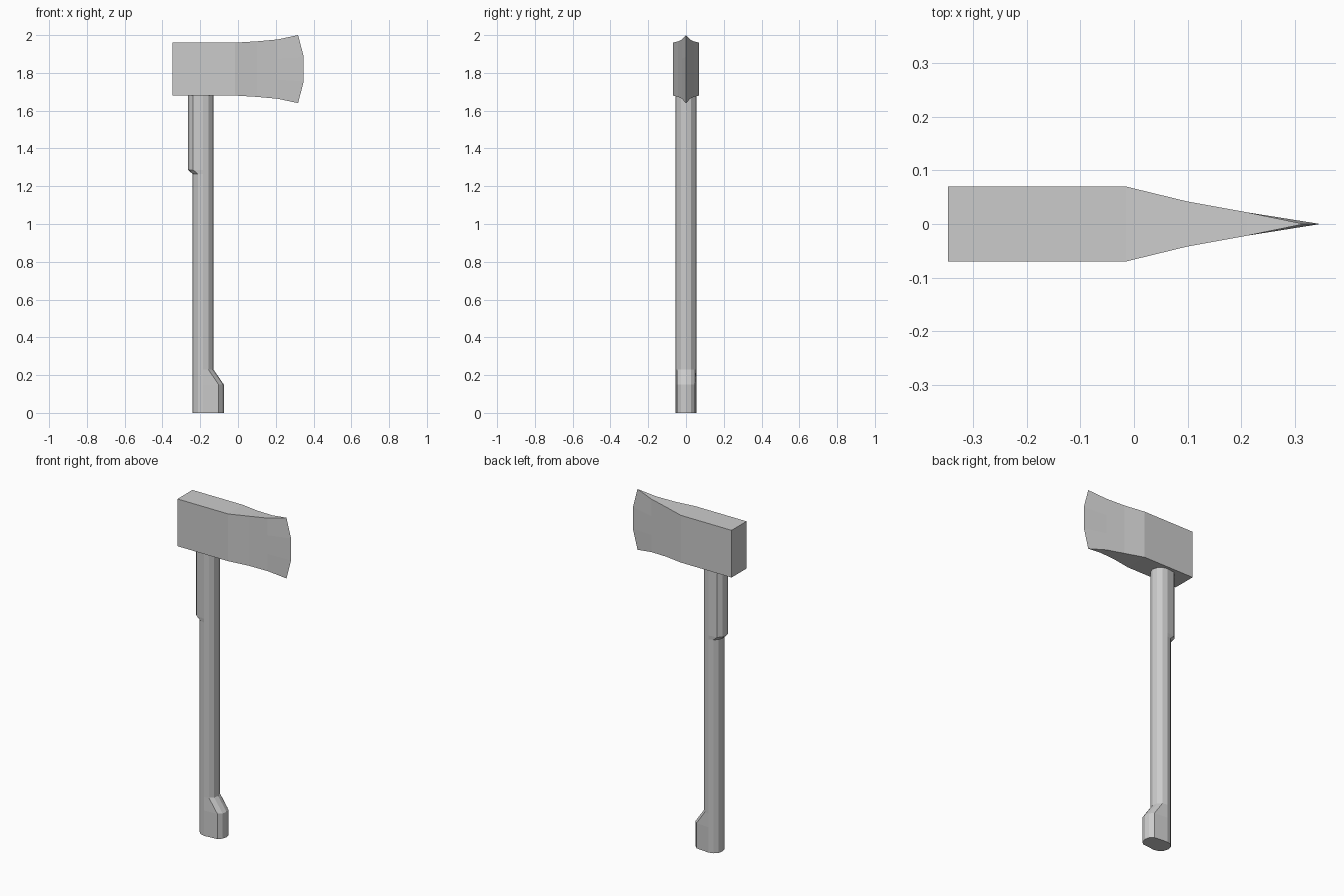
import bpy, bmesh
from math import cos, sin, tau

if "Cube" in bpy.data.objects:
    bpy.data.objects.remove(bpy.data.objects["Cube"])


def loft(name, rings):
    """Skin a list of equal-length point rings and cap both ends."""
    bm = bmesh.new()
    vs = [[bm.verts.new(p) for p in r] for r in rings]
    n = len(rings[0])
    for a, b in zip(vs, vs[1:]):
        for i in range(n):
            j = (i + 1) % n
            bm.faces.new((a[i], a[j], b[j], b[i]))
    bm.faces.new(vs[0][::-1])
    bm.faces.new(vs[-1])
    # the pointed end collapses to a single sharp edge
    bmesh.ops.remove_doubles(bm, verts=bm.verts[:], dist=0.0005)
    bmesh.ops.recalc_face_normals(bm, faces=bm.faces[:])
    me = bpy.data.meshes.new(name)
    bm.to_mesh(me)
    bm.free()
    ob = bpy.data.objects.new(name, me)
    bpy.context.collection.objects.link(ob)
    return ob


# Axe head: (x at corners, x at middle, half width, half height, half height of middle points)
MID_Z = 1.82
sections = [
    (-0.348, -0.348, 0.07, 0.14, 0.05),
    (-0.015, -0.015, 0.07, 0.14, 0.05),
    (0.10, 0.10, 0.042, 0.147, 0.052),
    (0.21, 0.21, 0.022, 0.157, 0.056),
]
rings = []
for xc, xm, w, h, m in sections:
    side = [(xc, -h), (xm, -m), (xm, m), (xc, h)]
    rings.append([(x, -w, MID_Z + z) for x, z in side] +
                 [(x, w, MID_Z + z) for x, z in reversed(side)])
head = loft("axe_head", rings)

# Cutting edge: replace the front cap with faces converging on the bit line
bm = bmesh.new()
bm.from_mesh(head.data)
front = [f for f in bm.faces if all(v.co.x > 0.2 for v in f.verts)]
bmesh.ops.delete(bm, geom=front, context='FACES_ONLY')
edge = [bm.verts.new((x, 0, MID_Z + z)) for x, z in
        [(0.318, -0.18), (0.348, -0.065), (0.348, 0.065), (0.318, 0.18)]]
rim = [v for v in bm.verts if abs(v.co.x - 0.21) < 0.001]
sides = [sorted((v for v in rim if v.co.y * s > 0), key=lambda v: v.co.z) for s in (-1, 1)]
for row in sides:
    for i in range(3):
        bm.faces.new((row[i], edge[i], edge[i + 1], row[i + 1]))
for i in (0, 3):
    bm.faces.new((sides[0][i], edge[i], sides[1][i]))
bmesh.ops.recalc_face_normals(bm, faces=bm.faces[:])
bm.to_mesh(head.data)
bm.free()


# Handle: 12-sided shaft whose front or back half shifts to form knob and shoulder
def shaft_ring(z, back=0.0, front=0.0):
    pts = []
    for i in range(12):
        c, s = cos(tau * i / 12), sin(tau * i / 12)
        shift = front if c > 0.01 else back if c < -0.01 else 0.0
        pts.append((-0.185 + 0.055 * c + shift, 0.055 * s, z))
    return pts


loft("handle", [
    shaft_ring(0.0, front=0.055),
    shaft_ring(0.15, front=0.055),
    shaft_ring(0.23),
    shaft_ring(1.265),
    shaft_ring(1.287, back=-0.025),
    shaft_ring(1.69, back=-0.025),
])
